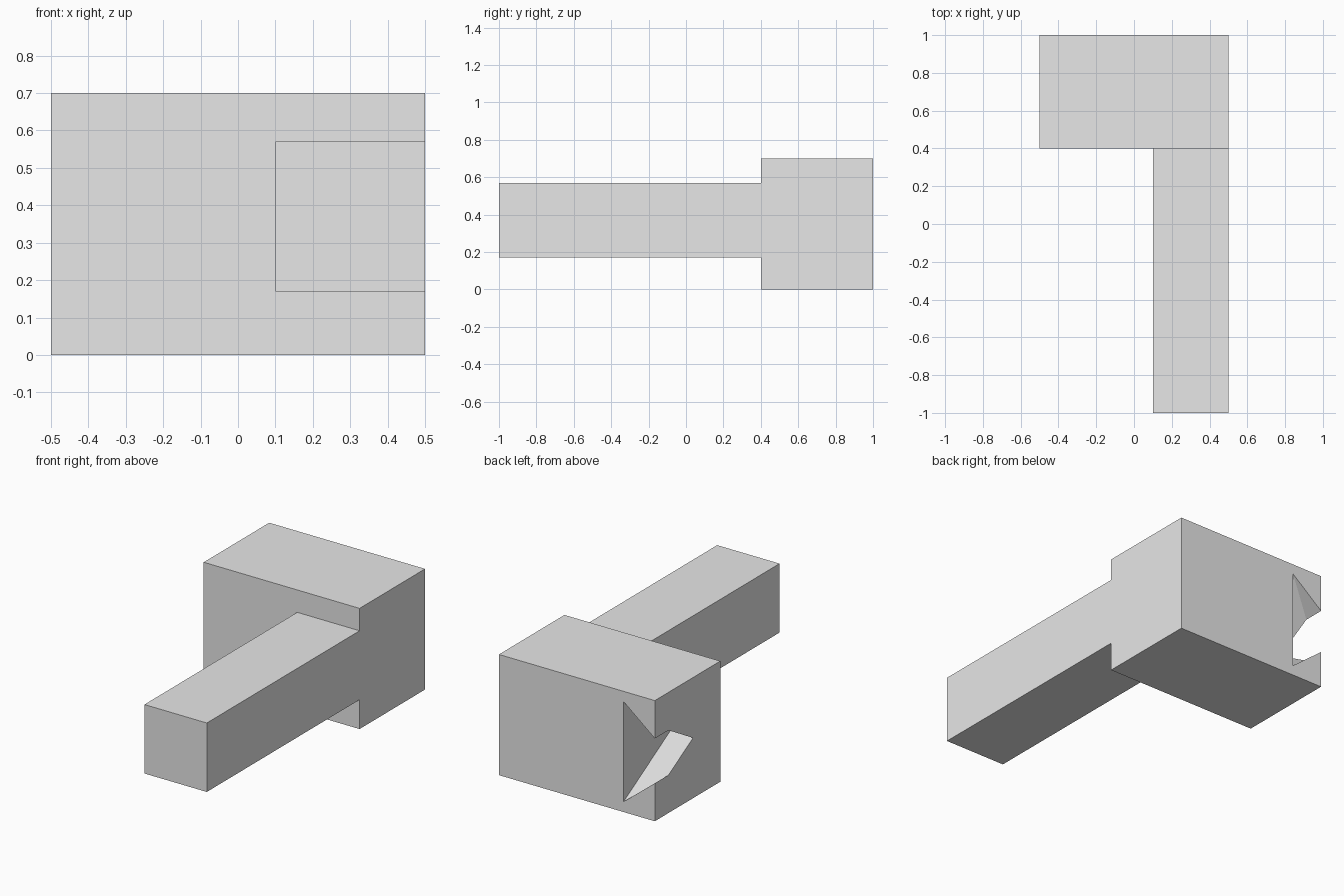
import bpy
import bmesh

default = bpy.data.objects.get("Cube")
if default:
    bpy.data.objects.remove(default, do_unlink=True)

grey = bpy.data.materials.new("light_grey")
grey.use_nodes = True
colour = (0.8, 0.8, 0.8, 1)
grey.diffuse_color = colour
bsdf = next(n for n in grey.node_tree.nodes if n.type == 'BSDF_PRINCIPLED')
bsdf.inputs["Base Color"].default_value = colour


def add_object(name, bm):
    bmesh.ops.recalc_face_normals(bm, faces=bm.faces)
    mesh = bpy.data.meshes.new(name)
    bm.to_mesh(mesh)
    bm.free()
    mesh.materials.append(grey)
    obj = bpy.data.objects.new(name, mesh)
    bpy.context.collection.objects.link(obj)
    return obj


def box(name, low, high):
    bm = bmesh.new()
    bmesh.ops.create_cube(bm, size=1)
    for v in bm.verts:
        v.co = [(a + b) / 2 + c * (b - a) for a, b, c in zip(low, high, v.co)]
    return add_object(name, bm)


# Main block and the arm flush with its left side
block = box("block", (-0.5, 0.4, 0), (0.5, 1, 0.7))
box("arm", (0.1, -1, 0.17), (0.5, 0.4, 0.57))


# Pointed dovetail slot in the back right corner, narrowing outward
def slot_section(bm, x, half, shoulder, apex, mid=0.35):
    bm.verts.new((x, apex, mid))
    for side in (-half, half):
        for y in (shoulder, 1.1):
            bm.verts.new((x, y, mid + side))


bm = bmesh.new()
slot_section(bm, -0.3, 0.29, 1.0, 0.5)
slot_section(bm, -0.6, 0.05, 0.8125, 0.725)
bmesh.ops.convex_hull(bm, input=bm.verts)
cutter = add_object("slot_cutter", bm)
cutter.hide_render = True

# Cut the slot, then drop the helper
cut = block.modifiers.new("slot", 'BOOLEAN')
cut.operation = 'DIFFERENCE'
cut.solver = 'EXACT'
cut.object = cutter
bpy.context.view_layer.update()
graph = bpy.context.evaluated_depsgraph_get()
result = bpy.data.meshes.new_from_object(block.evaluated_get(graph))
block.modifiers.clear()
block.data = result
bpy.data.objects.remove(cutter, do_unlink=True)
